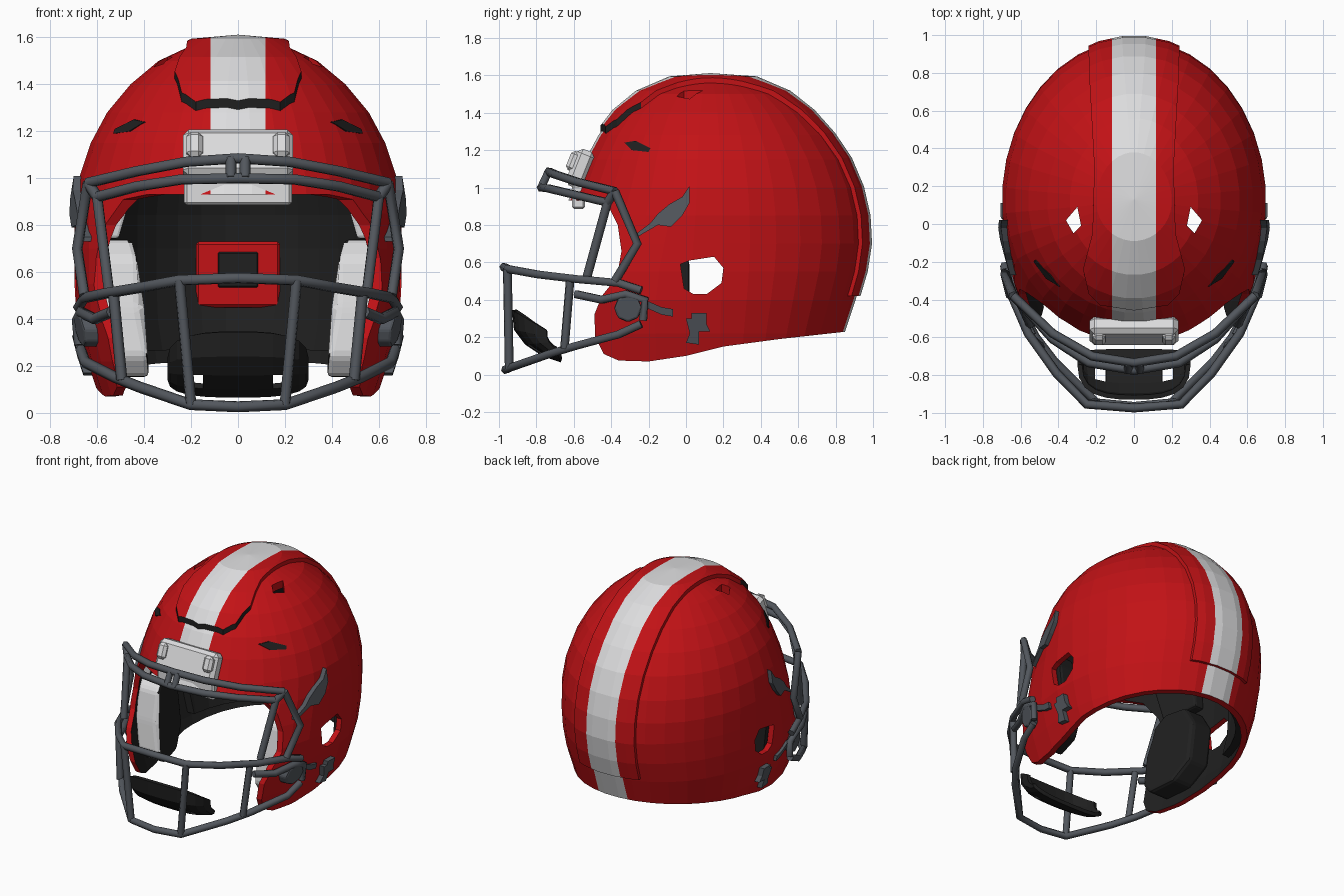
import bpy, bmesh, math
from mathutils import Vector

if "Cube" in bpy.data.objects:
    bpy.data.objects.remove(bpy.data.objects["Cube"])


def material(name, rgb):
    m = bpy.data.materials.new(name)
    m.diffuse_color = (*rgb, 1)
    m.use_nodes = True
    m.node_tree.nodes["Principled BSDF"].inputs["Base Color"].default_value = m.diffuse_color
    return m


RED = material("shell red", (0.54, 0.006, 0.008))
WHITE = material("stripe white", (0.72, 0.72, 0.73))
BLACK = material("padding black", (0.014, 0.014, 0.014))
GREY = material("bar grey", (0.085, 0.095, 0.11))

# Shell levels: height, half width, front y, back y
LEVELS = [(1.575, .18, -.07, .36), (1.50, .34, -.25, .54), (1.40, .46, -.375, .67),
          (1.28, .56, -.47, .78), (1.15, .63, -.54, .87), (1.0, .68, -.60, .935),
          (.85, .70, -.67, .97), (.70, .70, -.79, .978), (.55, .70, -.9, .955),
          (.40, .69, -.97, .91), (.22, .645, -.97, .85), (.0, .57, -.95, .79)]
MID, SEG = 0.12, 36


def shell_x(y, z):
    """Half width of the shell at a point of the side view."""
    for a, b in zip(LEVELS, LEVELS[1:]):
        if a[0] >= z >= b[0]:
            t = (a[0] - z) / (a[0] - b[0])
            w, f, k = (a[i] + (b[i] - a[i]) * t for i in (1, 2, 3))
            r = (y - MID) / ((k - MID) if y > MID else (MID - f))
            return w * math.sqrt(max(0, 1 - r * r))
    return 0


def finish(bm, name, mats, rule=None):
    bmesh.ops.recalc_face_normals(bm, faces=bm.faces[:])
    if rule:
        for f in bm.faces:
            f.material_index = rule(f.normal, f.calc_center_median())
    me = bpy.data.meshes.new(name)
    bm.to_mesh(me)
    bm.free()
    for m in mats:
        me.materials.append(m)
    ob = bpy.data.objects.new(name, me)
    bpy.context.collection.objects.link(ob)
    return ob


def stripe_rule(n, c):
    if n.dot(c - Vector((0, .1, .7))) < 0:
        return 2
    return 1 if abs(c.x) < .117 else 0


def dome(name, out, inn, mats, rule):
    """Closed double-walled dome between two offsets of the shell surface."""
    bm = bmesh.new()

    def ring(level, o):
        z, w, f, k = level
        z += o * max(0, z - .8) / .8
        pts = []
        for i in range(SEG):
            a = 2 * math.pi * (i + .5) / SEG
            c = math.cos(a)
            b = (k + o - MID) if c > 0 else (MID - f + o)
            pts.append(bm.verts.new(((w + o) * math.sin(a), MID + b * c, z)))
        return pts

    rings = [ring(l, out) for l in LEVELS] + [ring(l, inn) for l in reversed(LEVELS)]
    for a, b in zip(rings, rings[1:]):
        for i in range(SEG):
            j = (i + 1) % SEG
            bm.faces.new((a[i], a[j], b[j], b[i]))
    for r, o in ((rings[0], out), (rings[-1], inn)):
        top = bm.verts.new((0, .13, 1.592 + o))
        for i in range(SEG):
            bm.faces.new((r[i], r[(i + 1) % SEG], top))
    for x in (-.117, .117):
        bmesh.ops.bisect_plane(bm, geom=bm.verts[:] + bm.edges[:] + bm.faces[:],
                               plane_co=(x, 0, 0), plane_no=(1, 0, 0))
    return finish(bm, name, mats, rule)


def prism(name, pts, lo, hi, axis, mats):
    """Extrude an outline along x (points y,z) or along z (points x,y)."""
    bm = bmesh.new()
    put = (lambda p, h: (h, *p)) if axis == 'x' else (lambda p, h: (*p, h))
    a, b = ([bm.verts.new(put(p, h)) for p in pts] for h in (lo, hi))
    bm.faces.new(a)
    bm.faces.new(b)
    for i in range(len(pts)):
        j = (i + 1) % len(pts)
        bm.faces.new((a[i], a[j], b[j], b[i]))
    return finish(bm, name, mats)


def cut(ob, operation, pts, lo, hi, axis):
    tool = prism("cutter", pts, lo, hi, axis, [RED])
    tool.hide_render = True
    mod = ob.modifiers.new("cut", 'BOOLEAN')
    mod.operation, mod.object, mod.solver = operation, tool, 'EXACT'
    bpy.context.view_layer.objects.active = ob
    bpy.ops.object.modifier_apply(modifier="cut")
    bpy.data.objects.remove(tool)


def side_part(name, pts, lo, hi, mats, rule=None, bevel=0):
    """Plate following both sides of the shell, outline in side view."""
    for s, tag in ((1, "right"), (-1, "left")):
        bm = bmesh.new()
        a, b = ([bm.verts.new((s * (shell_x(y, z) + h), y, z)) for y, z in pts] for h in (lo, hi))
        bm.faces.new(a)
        bm.faces.new(b)
        for i in range(len(pts)):
            j = (i + 1) % len(pts)
            bm.faces.new((a[i], a[j], b[j], b[i]))
        if bevel:
            bmesh.ops.bevel(bm, geom=bm.edges[:], offset=bevel, segments=2, affect='EDGES', profile=.5)
        finish(bm, f"{name}_{tag}", mats, rule)


def box(name, loc, size, mat, tilt=0, bevel=.012):
    bm = bmesh.new()
    bmesh.ops.create_cube(bm, size=1)
    bmesh.ops.scale(bm, vec=size, verts=bm.verts)
    bmesh.ops.bevel(bm, geom=bm.edges[:], offset=bevel, segments=1, affect='EDGES', profile=.5)
    ob = finish(bm, name, [mat])
    ob.location, ob.rotation_euler.x = loc, tilt
    return ob


def bar(name, pts, r=.024):
    cu = bpy.data.curves.new(name, 'CURVE')
    cu.dimensions, cu.bevel_depth, cu.bevel_resolution, cu.use_fill_caps = '3D', r, 1, True
    sp = cu.splines.new('POLY')
    sp.points.add(len(pts) - 1)
    for p, co in zip(sp.points, pts):
        p.co = (*co, 1)
    cu.materials.append(GREY)
    ob = bpy.data.objects.new(name, cu)
    bpy.context.collection.objects.link(ob)
    bpy.ops.object.select_all(action='DESELECT')
    ob.select_set(True)
    bpy.context.view_layer.objects.active = ob
    bpy.ops.object.convert(target='MESH')


def flip(pts):
    return [(-p[0], *p[1:]) for p in pts]


# Shell with face opening, ear holes and crown vents
shell = dome("shell", 0, -.04, [RED, WHITE, BLACK], stripe_rule)
cut(shell, 'INTERSECT', [(-1.2, .93), (-.5, .93), (-.42, .91), (-.365, .8), (-.345, .66), (-.37, .52),
    (-.45, .42), (-.49, .32), (-.485, .2), (-.44, .11), (-.36, .075), (-.2, .07), (0, .10), (.2, .15),
    (.5, .19), (.86, .23), (1.2, .25), (1.2, 1.8), (-1.2, 1.8)], -1, 1, 'x')
cut(shell, 'DIFFERENCE', [(-.03, .59), (-.01, .46), (.04, .43), (.11, .43), (.19, .49), (.2, .57),
                          (.15, .63), (.02, .61)], -1, 1, 'x')
vent = [(.28, -.01), (.32, -.05), (.36, .02), (.30, .09)]
for v in (vent, flip(vent)):
    cut(shell, 'DIFFERENCE', v, 1.2, 1.9, 'z')

# Raised crown panel with dark front lip
panel = dome("crown_panel", .02, -.01, [RED, WHITE, BLACK], stripe_rule)
half = [(0, -.458), (.18, -.43), (.24, -.37), (.27, -.24), (.22, -.05), (.21, .3), (.235, .75), (.25, 1.2)]
cut(panel, 'INTERSECT', flip(half[:0:-1]) + half, .42, 1.9, 'z')
for p in panel.data.polygons:
    if abs(p.normal.z) < .05 and p.normal.y < -.15 and p.center.y < -.2:
        p.material_index = 2

# Rear inner liner and back pad
liner = dome("rear_liner", -.035, -.095, [BLACK], None)
cut(liner, 'INTERSECT', [(.27, .25), (1.2, .29), (1.2, 1.45), (.27, 1.45)], -1, 1, 'x')
box("back_pad", (0, .83, .59), (.36, .05, .28), RED)
box("back_pad_centre", (0, .805, .61), (.17, .02, .15), BLACK, bevel=.005)

# Jaw pads and temple pads: white toward the front, black elsewhere
front_white = lambda n, c: 1 if n.y < -.45 else 0
side_part("jaw_pad", [(-.37, .24), (-.30, .15), (-.1, .17), (.02, .3), (.02, .6), (-.06, .74), (-.22, .74),
                      (-.31, .66), (-.35, .45)], -.2, -.03, [BLACK, WHITE], front_white, .025)
side_part("temple_pad", [(-.30, .74), (-.05, .78), (-.05, .96), (-.32, .96)], -.11, -.03,
          [BLACK, WHITE], front_white, .015)

# Brow plate with bumps
box("brow_plate", (0, -.565, 1.1), (.47, .10, .21), WHITE, -.38, .025)
box("brow_plate_lower", (0, -.575, .95), (.46, .07, .13), WHITE)
for s in (-1, 1):
    box("brow_bump", (s * .185, -.60, 1.14), (.07, .06, .11), WHITE, -.38, .018)

# Side vents, clips and snaps
side_part("side_vent", [(-.33, 1.24), (-.27, 1.25), (-.19, 1.21), (-.2, 1.19), (-.29, 1.2)], -.01, .006, [BLACK])
side_part("strap_clip", [(-.19, .81), (-.15, .86), (-.09, .91), (-.02, .95), (.02, 1.01), (.02, .92), (-.02, .85),
                         (-.08, .79), (-.15, .80), (-.27, .73), (-.27, .75)], -.02, .03, [GREY])
side_part("lower_snap", [(0, .3), (.03, .3), (.03, .33), (.11, .33), (.11, .27), (.13, .23), (.07, .23),
                         (.07, .16), (0, .17), (.02, .22)], -.02, .035, [GREY])
side_part("strap_buckle", [(-.22, .40), (-.13, .36), (-.07, .35), (-.07, .31), (-.13, .32), (-.22, .36)],
          -.02, .02, [GREY])
side_part("bar_clip", [(-.31 + .075 * math.cos(i * math.pi / 4), .355 + .075 * math.sin(i * math.pi / 4))
                       for i in range(8)], -.02, .055, [GREY], None, .012)

# Face guard: bars crossing the front
cross = {
    "upper_bar": [(0, -.735, 1.085), (.22, -.70, 1.07), (.43, -.58, 1.03), (.64, -.38, .98)],
    "brow_bar": [(0, -.775, 1.0), (.24, -.735, .995), (.43, -.61, .965), (.60, -.42, .92)],
    "middle_bar": [(0, -.974, .575), (.25, -.955, .565), (.41, -.79, .535), (.56, -.58, .51),
                   (.655, -.36, .49), (.68, -.24, .45)],
    "lower_bar": [(0, -.965, .026), (.2, -.945, .035), (.42, -.73, .11), (.52, -.6, .15),
                  (.65, -.36, .215), (.67, -.24, .27)]}
for name, pts in cross.items():
    bar(name, flip(pts[:0:-1]) + pts)

# Face guard: bars repeated on both sides
sides = {
    "front_upright": [(.25, -.955, .565), (.2, -.945, .035)],
    "side_upright": [(.53, -.62, .50), (.495, -.65, .14)],
    "cheek_bar": [(.60, -.42, .92), (.55, -.53, .52)],
    "temple_bar": [(.64, -.38, .98), (.685, -.26, .7), (.655, -.38, .5)],
    "side_loop": [(.54, -.59, .43), (.61, -.45, .40), (.67, -.32, .43), (.685, -.22, .40), (.675, -.23, .29)],
    "brow_link": [(.03, -.735, 1.085), (.03, -.775, 1.0)],
    "corner_link": [(.64, -.38, .98), (.60, -.42, .92)]}
for name, pts in sides.items():
    bar(name + "_right", pts)
    bar(name + "_left", flip(pts))

# Chin cup: curved scoop with two openings
bm = bmesh.new()
prof = [(-.93, .345), (-.92, .24), (-.86, .16), (-.77, .10), (-.67, .065)]
N = 12
grid = []
for i in range(N + 1):
    u = 2 * i / N - 1
    t = abs(u) ** 2.6
    grid.append([bm.verts.new((.3 * math.sin(u * math.pi / 2) if abs(u) < 1 else .3 * u,
                               y + (-.70 - y) * t * .8, z + (.18 - z) * t * .65)) for y, z in prof])
for i in range(N):
    for j in range(4):
        if not (i in (3, 8) and j == 2):
            bm.faces.new((grid[i][j], grid[i + 1][j], grid[i + 1][j + 1], grid[i][j + 1]))
bmesh.ops.recalc_face_normals(bm, faces=bm.faces[:])
bmesh.ops.solidify(bm, geom=bm.faces[:], thickness=.025)
finish(bm, "chin_cup", [BLACK])
